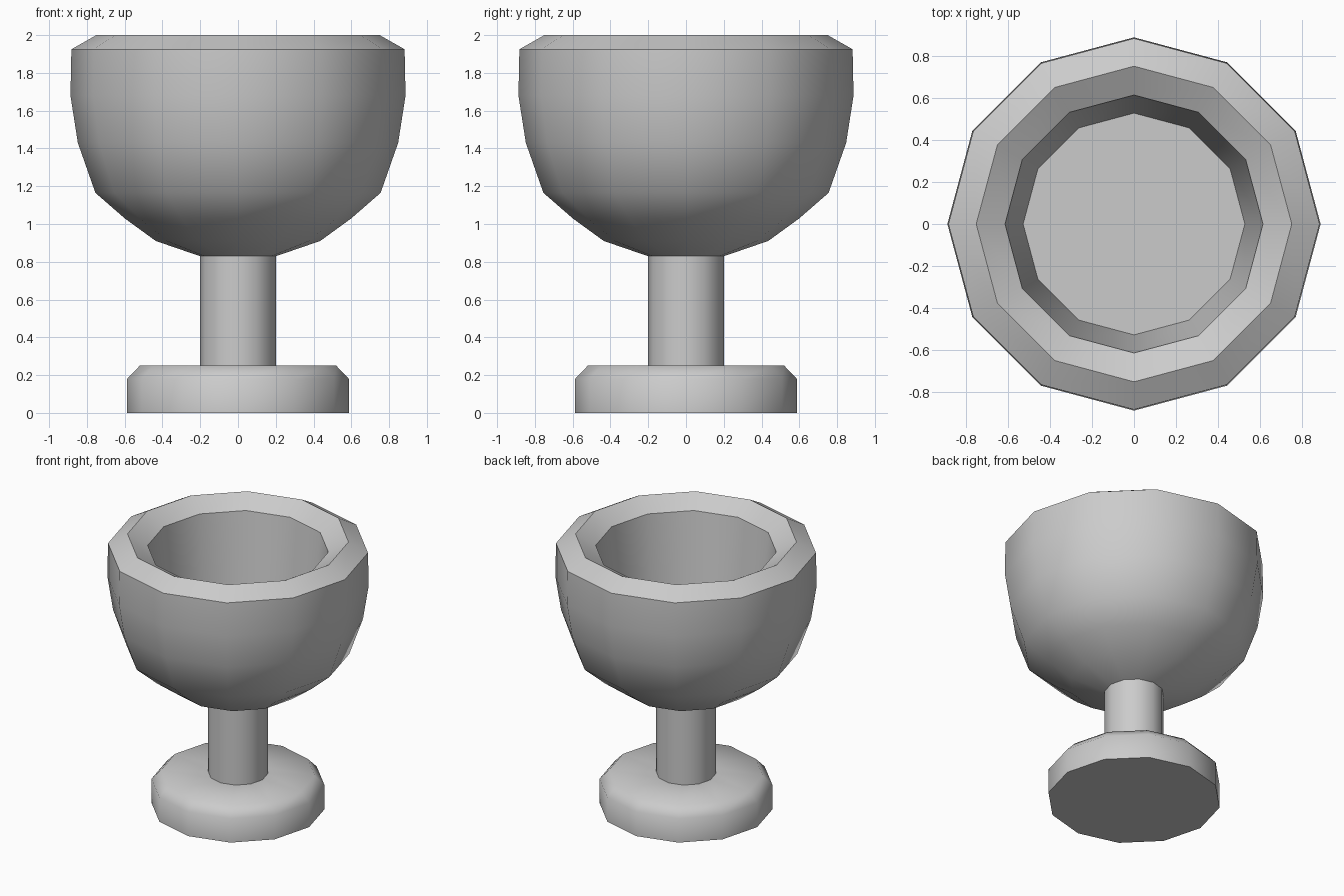
import bpy, bmesh
from math import cos, sin, pi, radians

if "Cube" in bpy.data.objects:
    bpy.data.objects.remove(bpy.data.objects["Cube"])

SIDES = 12


def lathe(name, profile, cap_start=False, cap_end=False):
    """Revolve (radius, z) points, outside on the right going up."""
    bm = bmesh.new()
    rings = [[bm.verts.new((r * cos(2 * pi * i / SIDES), r * sin(2 * pi * i / SIDES), z))
              for i in range(SIDES)] for r, z in profile]
    for a, b in zip(rings, rings[1:]):
        for i in range(SIDES):
            j = (i + 1) % SIDES
            bm.faces.new((a[i], a[j], b[j], b[i]))
    if cap_start:
        bm.faces.new(rings[0][::-1])
    if cap_end:
        bm.faces.new(rings[-1])
    mesh = bpy.data.meshes.new(name)
    bm.to_mesh(mesh)
    bm.free()
    obj = bpy.data.objects.new(name, mesh)
    bpy.context.collection.objects.link(obj)
    bpy.ops.object.select_all(action='DESELECT')
    obj.select_set(True)
    bpy.context.view_layer.objects.active = obj
    bpy.ops.object.shade_smooth_by_angle(angle=radians(48))
    return obj


# Foot: chamfered disc, open where the stem joins
lathe("foot", [(0.587, 0), (0.587, 0.18), (0.52, 0.25), (0.202, 0.25)], cap_start=True)

# Stem
lathe("stem", [(0.202, 0.25), (0.202, 0.83)])

# Bowl: outer wall, peaked rim, inner wall and flat floor
lathe("bowl", [(0.202, 0.83), (0.435, 0.91), (0.6, 1.03), (0.755, 1.165), (0.848, 1.43),
               (0.887, 1.68), (0.882, 1.925), (0.75, 2.0), (0.613, 1.92), (0.527, 1.13)],
      cap_end=True)
